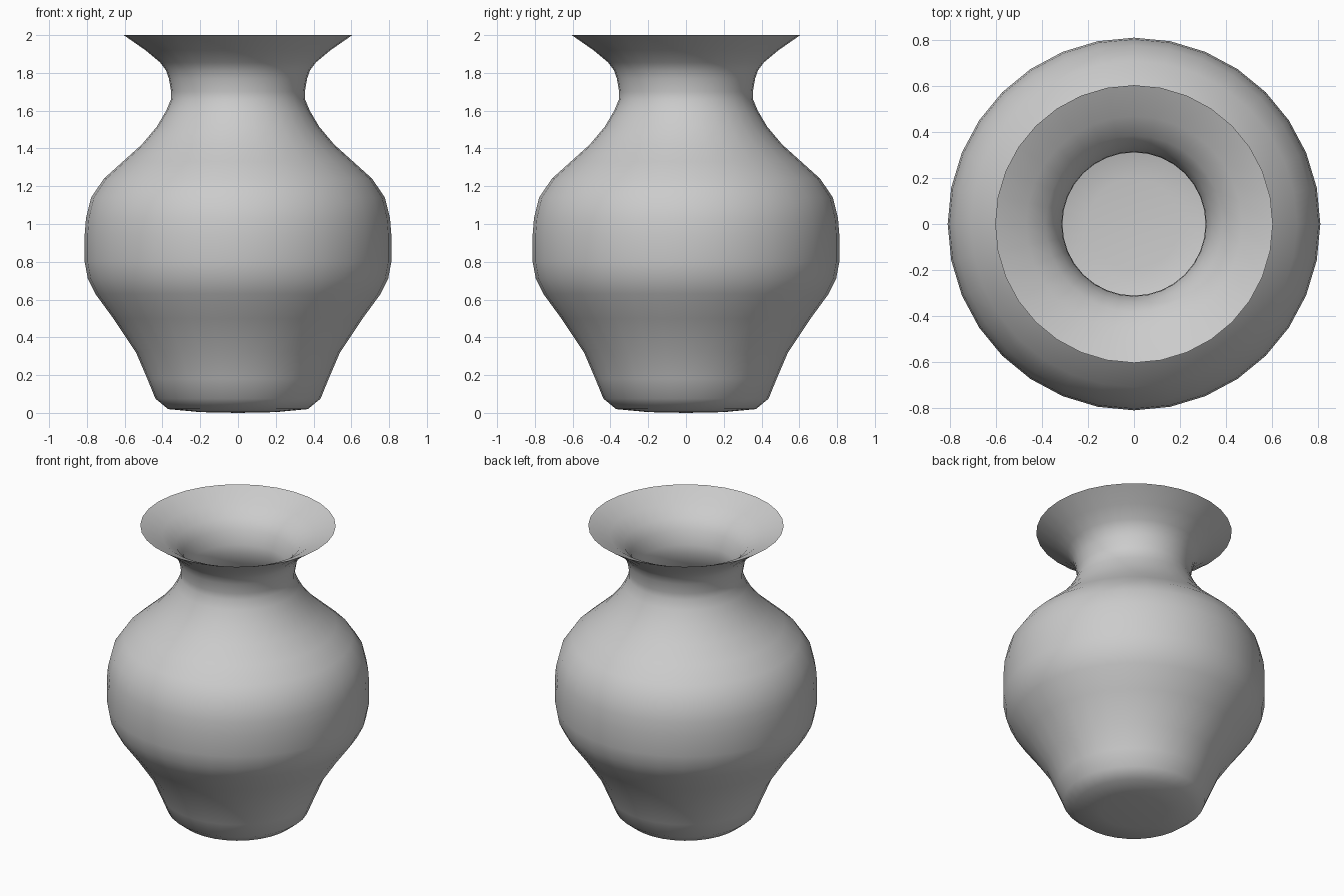
import bpy, bmesh, math

SEGMENTS = 32

# Outer wall, base centre up to the rim (radius, height)
outer = [(0, 0), (0.2, 0.004), (0.37, 0.02), (0.437, 0.075), (0.48, 0.18), (0.54, 0.32),
         (0.66, 0.50), (0.755, 0.63), (0.795, 0.71), (0.812, 0.80), (0.812, 0.94),
         (0.805, 1.03), (0.778, 1.14), (0.71, 1.24), (0.61, 1.33), (0.51, 1.42),
         (0.43, 1.515), (0.38, 1.60), (0.355, 1.66), (0.354, 1.70), (0.366, 1.77),
         (0.382, 1.815), (0.412, 1.855), (0.49, 1.92), (0.605, 2.0)]

# Inner wall, rim down to the floor centre, meeting the outer wall at a sharp lip
inner = [(0.47, 1.936), (0.385, 1.875), (0.34, 1.81), (0.315, 1.72), (0.312, 1.66),
         (0.34, 1.585), (0.40, 1.485), (0.48, 1.385), (0.58, 1.30), (0.675, 1.215),
         (0.738, 1.125), (0.765, 1.03), (0.772, 0.94), (0.772, 0.80), (0.755, 0.72),
         (0.715, 0.645), (0.625, 0.52), (0.505, 0.34), (0.44, 0.19), (0.40, 0.09),
         (0.35, 0.062), (0.2, 0.046), (0, 0.042)]

# Spin the profile into a closed vase
bm = bmesh.new()
verts = [bm.verts.new((r, 0, z)) for r, z in outer + inner]
edges = [bm.edges.new(pair) for pair in zip(verts, verts[1:])]
bmesh.ops.spin(bm, geom=verts + edges, cent=(0, 0, 0), axis=(0, 0, 1),
               angle=2 * math.pi, steps=SEGMENTS)
bmesh.ops.remove_doubles(bm, verts=bm.verts, dist=0.0005)
bmesh.ops.recalc_face_normals(bm, faces=bm.faces)

mesh = bpy.data.meshes.new("vase")
bm.to_mesh(mesh)
bm.free()
vase = bpy.data.objects.new("vase", mesh)
bpy.context.collection.objects.link(vase)

# Smooth walls with a crisp lip
bpy.context.view_layer.objects.active = vase
vase.select_set(True)
bpy.ops.object.shade_smooth_by_angle(angle=math.radians(60))
